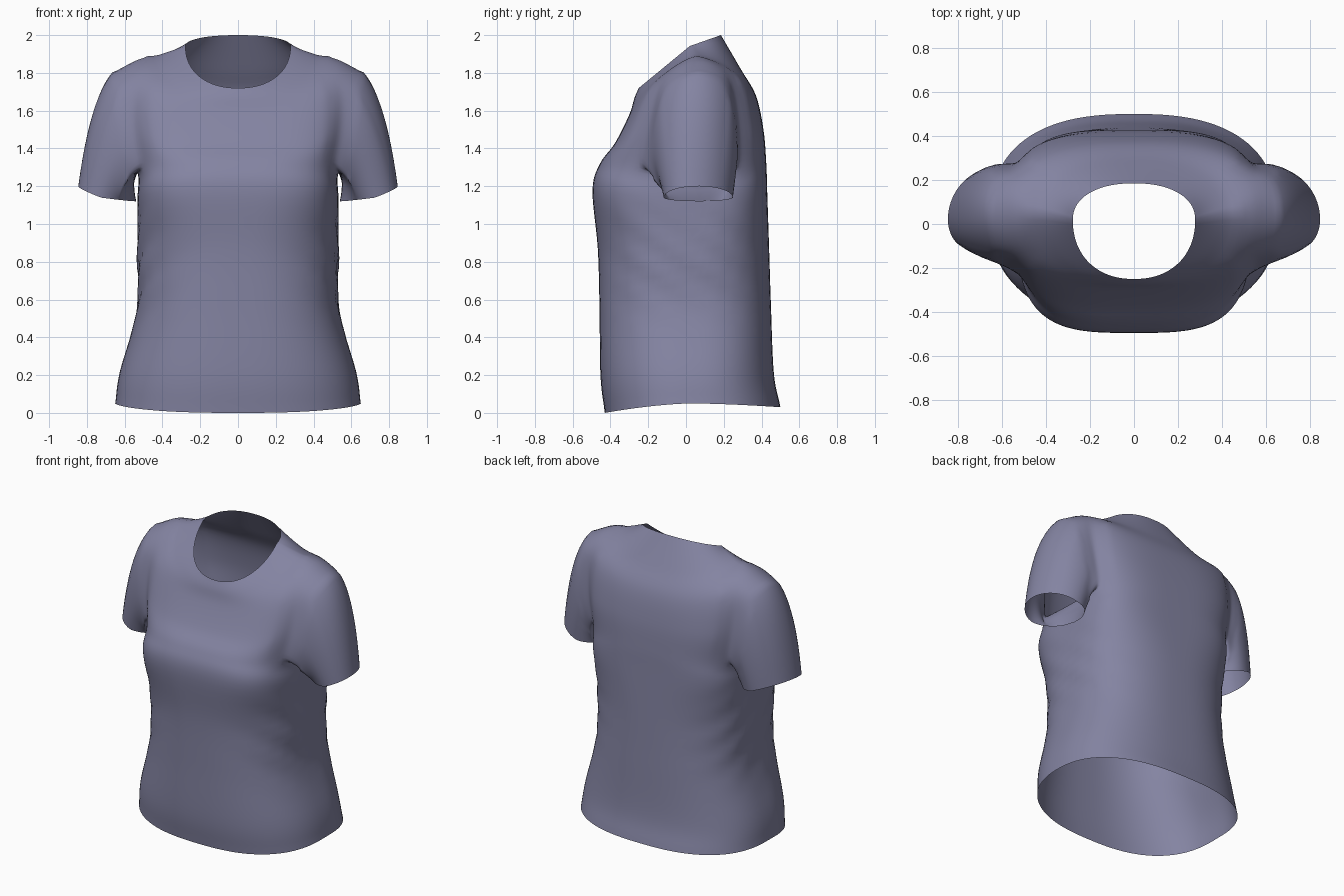
import bpy, bmesh, math
from mathutils import Vector

if "Cube" in bpy.data.objects:
    bpy.data.objects.remove(bpy.data.objects["Cube"])

N, SUB, M = 96, 6, 7          # columns, rows per key ring, armhole half width in columns
ARM_LO, ARM_HI = 5 * SUB, 7 * SUB

# key rings: half width, front y, back y, side y, squareness, z front/side/back, z curve
KEYS = [
    (.65, -.43, .50, .03, 2.5, .00, .05, .03, 1.6),    # hem
    (.625, -.453, .465, .03, 2.5, .20, .22, .21, 1.6),
    (.53, -.458, .45, .03, 2.6, .56, .56, .56, 1.6),   # waist
    (.525, -.467, .44, .03, 2.6, .87, .87, .87, 1.6),
    (.53, -.495, .43, .04, 3.4, 1.18, 1.13, 1.17, 1.6),   # bust
    (.53, -.455, .425, .06, 3.3, 1.32, 1.28, 1.32, 1.6),  # armpit
    (.575, -.375, .41, .06, 3.2, 1.43, 1.56, 1.50, 1.6),
    (.58, -.30, .37, .06, 2.7, 1.58, 1.85, 1.68, 1.6),    # shoulder tip
    (.42, -.272, .29, .05, 2.4, 1.67, 1.895, 1.82, 1.3),
    (.278, -.25, .185, .02, 2.2, 1.72, 1.942, 2.00, 1.0),  # neckline
]


def ring_point(key, a):
    w, yf, yb, yc, n, zf, zs, zb, p = key
    c, s = math.cos(a), math.sin(a)
    f = abs(s) ** (2 / n)
    x = math.copysign(abs(c) ** (2 / n), c) * w
    y_end, z_end = (yf, zf) if s < 0 else (yb, zb)
    return Vector((x, yc + (y_end - yc) * f, zs + (z_end - zs) * f ** p))


def spline(pts, row):
    """Catmull-Rom through the key points."""
    i = min(row // SUB, len(pts) - 2)
    t = row / SUB - i
    b, c = pts[i], pts[i + 1]
    a = pts[i - 1] if i else b * 2 - c
    d = pts[i + 2] if i + 2 < len(pts) else c * 2 - b
    return 0.5 * (2 * b + (c - a) * t + (2 * a - 5 * b + 4 * c - d) * t * t
                  + (3 * b - a - 3 * c + d) * t ** 3)


def add_folds(p, a):
    """Soft diagonal drape folds at the sides, below the armpit."""
    mask = max(0, 1 - abs(p.z - .78) / .42) * abs(math.cos(a)) ** 1.5
    d = .014 * mask * math.sin(17 * (p.z + .65 * p.y))
    p.x += math.copysign(d, p.x)
    return p


bm = bmesh.new()
rows = (len(KEYS) - 1) * SUB + 1
grid = [[None] * N for _ in range(rows)]


def side_distance(c):
    """Columns between c and the nearest side line."""
    return min(c, N - c, abs(c - N / 2))


# torso rings, leaving the armholes open
for c in range(N):
    a = 2 * math.pi * c / N
    pts = [ring_point(k, a) for k in KEYS]
    for r in range(rows):
        if not (ARM_LO < r < ARM_HI and side_distance(c) < M):
            grid[r][c] = bm.verts.new(add_folds(spline(pts, r), a))
for r in range(rows - 1):
    for c in range(N):
        if ARM_LO <= r < ARM_HI and side_distance(c + .5) < M:
            continue
        n = (c + 1) % N
        bm.faces.new((grid[r][c], grid[r][n], grid[r + 1][n], grid[r + 1][c]))

# sleeves lofted from each armhole down to an oval cuff
joint = []
STEPS = 16
for start, sx in ((0, 1), (N // 2, -1)):
    col = lambda i: (start + sx * i) % N      # mirrored so front and back match
    loop = [grid[ARM_LO][col(i)] for i in range(-M, M)]
    loop += [grid[r][col(M)] for r in range(ARM_LO, ARM_HI)]
    loop += [grid[ARM_HI][col(i)] for i in range(M, -M, -1)]
    loop += [grid[r][col(-M)] for r in range(ARM_HI, ARM_LO, -1)]
    joint += [v.co.copy() for v in loop]
    rings, curves = [loop], []
    for v in loop:
        p = v.co.copy()
        th = math.atan2((p.z - 1.55) / .28, (p.y - .05) / .25)
        s, k = math.sin(th), math.cos(th)
        up, down = max(s, 0), max(-s, 0)
        q = Vector((sx * (.692 + .15 * s - .035 * k), .065 + .183 * k,
                    1.14 + .06 * up - .02 * down))
        ctrl = (p + q) / 2 + Vector((sx * (.03 + .02 * up), .03 * k,
                                     .1 + .21 * up - .08 * down))
        curves.append((p, ctrl, q))
    for j in range(1, STEPS + 1):
        t = j / STEPS
        rings.append([bm.verts.new(p * (1 - t) ** 2 + m * 2 * t * (1 - t) + q * t * t)
                      for p, m, q in curves])
    for lo, hi in zip(rings, rings[1:]):
        for i in range(len(loop)):
            n = (i + 1) % len(loop)
            bm.faces.new((lo[i], lo[n], hi[n], hi[i]))

# relax the cloth around the armhole seams
near = [v for v in bm.verts if not v.is_boundary
        and min((v.co - j).length for j in joint) < .09]
for _ in range(8):
    bmesh.ops.smooth_vert(bm, verts=near, factor=.5,
                          use_axis_x=True, use_axis_y=True, use_axis_z=True)
bmesh.ops.recalc_face_normals(bm, faces=bm.faces[:])
front = max(bm.faces, key=lambda f: -f.calc_center_median().y)
if front.normal.y > 0:
    bmesh.ops.reverse_faces(bm, faces=bm.faces[:])

mesh = bpy.data.meshes.new("shirt")
bm.to_mesh(mesh)
bm.free()
shirt = bpy.data.objects.new("shirt", mesh)
bpy.context.collection.objects.link(shirt)
cloth = bpy.data.materials.new("grey_violet_cloth")
cloth.diffuse_color = (.23, .23, .36, 1)
cloth.use_nodes = True
cloth.node_tree.nodes["Principled BSDF"].inputs["Base Color"].default_value = cloth.diffuse_color
mesh.materials.append(cloth)
for f in mesh.polygons:
    f.use_smooth = True
